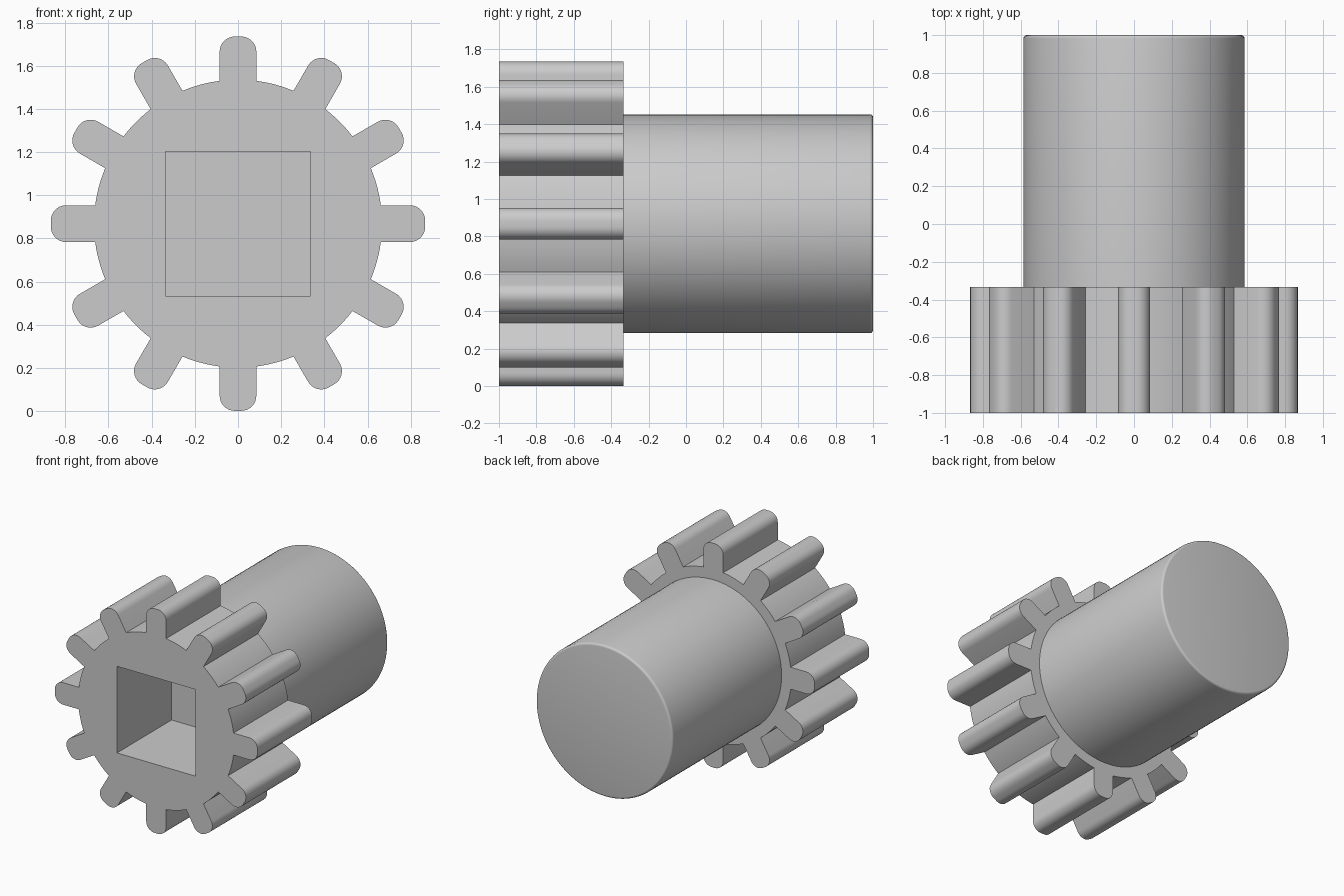
import bpy, bmesh
from math import sin, cos, pi, asin, radians

cube = bpy.data.objects.get("Cube")
if cube:
    bpy.data.objects.remove(cube, do_unlink=True)

TEETH = 12
ROOT, TIP, HALF, ROUND = 0.667, 0.867, 0.085, 0.07
CENTRE = 0.868
FRONT, STEP, BACK = -1.0, -0.333, 1.0
SHAFT, HOLE = 0.585, 0.335

grey = bpy.data.materials.new("plain grey")
grey.use_nodes = True
grey.diffuse_color = (0.6, 0.6, 0.6, 1)
grey.node_tree.nodes["Principled BSDF"].inputs["Base Color"].default_value = (0.6, 0.6, 0.6, 1)


def finish(ob, angle):
    ob.data.materials.clear()
    ob.data.materials.append(grey)
    bpy.ops.object.select_all(action='DESELECT')
    ob.select_set(True)
    bpy.context.view_layer.objects.active = ob
    bpy.ops.object.shade_smooth_by_angle(angle=radians(angle))


def gear_outline():
    # One tooth with rounded tip corners plus the root arc after it, turned round
    half_angle = asin(HALF / ROOT)
    foot = ROOT * cos(half_angle)
    unit = [(foot, -HALF)]
    for side, start in ((-1, -pi / 2), (1, 0)):
        for i in range(9):
            a = start + i * pi / 16
            unit.append((TIP - ROUND + ROUND * cos(a),
                         side * (HALF - ROUND) + ROUND * sin(a)))
    gap = 2 * pi / TEETH - 2 * half_angle
    for i in range(6):
        a = half_angle + gap * i / 6
        unit.append((ROOT * cos(a), ROOT * sin(a)))
    points = []
    for t in range(TEETH):
        c, s = cos(2 * pi * t / TEETH), sin(2 * pi * t / TEETH)
        points += [(x * c - y * s, x * s + y * c) for x, y in unit]
    return points


# Toothed gear with a square socket: a filled two-loop profile, extruded
curve = bpy.data.curves.new("gear", 'CURVE')
curve.dimensions = '2D'
curve.fill_mode = 'BOTH'
curve.extrude = (STEP - FRONT) / 2
square = [(HOLE, HOLE), (-HOLE, HOLE), (-HOLE, -HOLE), (HOLE, -HOLE)]
for loop in (gear_outline(), square):
    spline = curve.splines.new('POLY')
    spline.points.add(len(loop) - 1)
    for p, (x, y) in zip(spline.points, loop):
        p.co = (x, y, 0, 1)
    spline.use_cyclic_u = True
gear = bpy.data.objects.new("gear", curve)
bpy.context.collection.objects.link(gear)
gear.location = (0, (FRONT + STEP) / 2, CENTRE)
gear.rotation_euler.x = pi / 2
bpy.ops.object.select_all(action='DESELECT')
gear.select_set(True)
bpy.context.view_layer.objects.active = gear
bpy.ops.object.convert(target='MESH')
gear = bpy.context.object
gear.name = "gear"
bm = bmesh.new()
bm.from_mesh(gear.data)
bmesh.ops.remove_doubles(bm, verts=bm.verts, dist=0.0005)
bmesh.ops.recalc_face_normals(bm, faces=bm.faces)
bm.to_mesh(gear.data)
bm.free()
finish(gear, 28)

# Plain shaft with a softened rear rim; its front cap closes the socket
bpy.ops.mesh.primitive_cylinder_add(vertices=96, radius=SHAFT, depth=BACK - STEP,
                                    location=(0, (STEP + BACK) / 2, CENTRE),
                                    rotation=(pi / 2, 0, 0))
shaft = bpy.context.object
shaft.name = "shaft"
bm = bmesh.new()
bm.from_mesh(shaft.data)
rim = [e for e in bm.edges if all(v.co.z < 0 for v in e.verts)]
bmesh.ops.bevel(bm, geom=rim, offset=0.017, segments=4, profile=0.5, affect='EDGES')
bm.to_mesh(shaft.data)
bm.free()
finish(shaft, 30)
